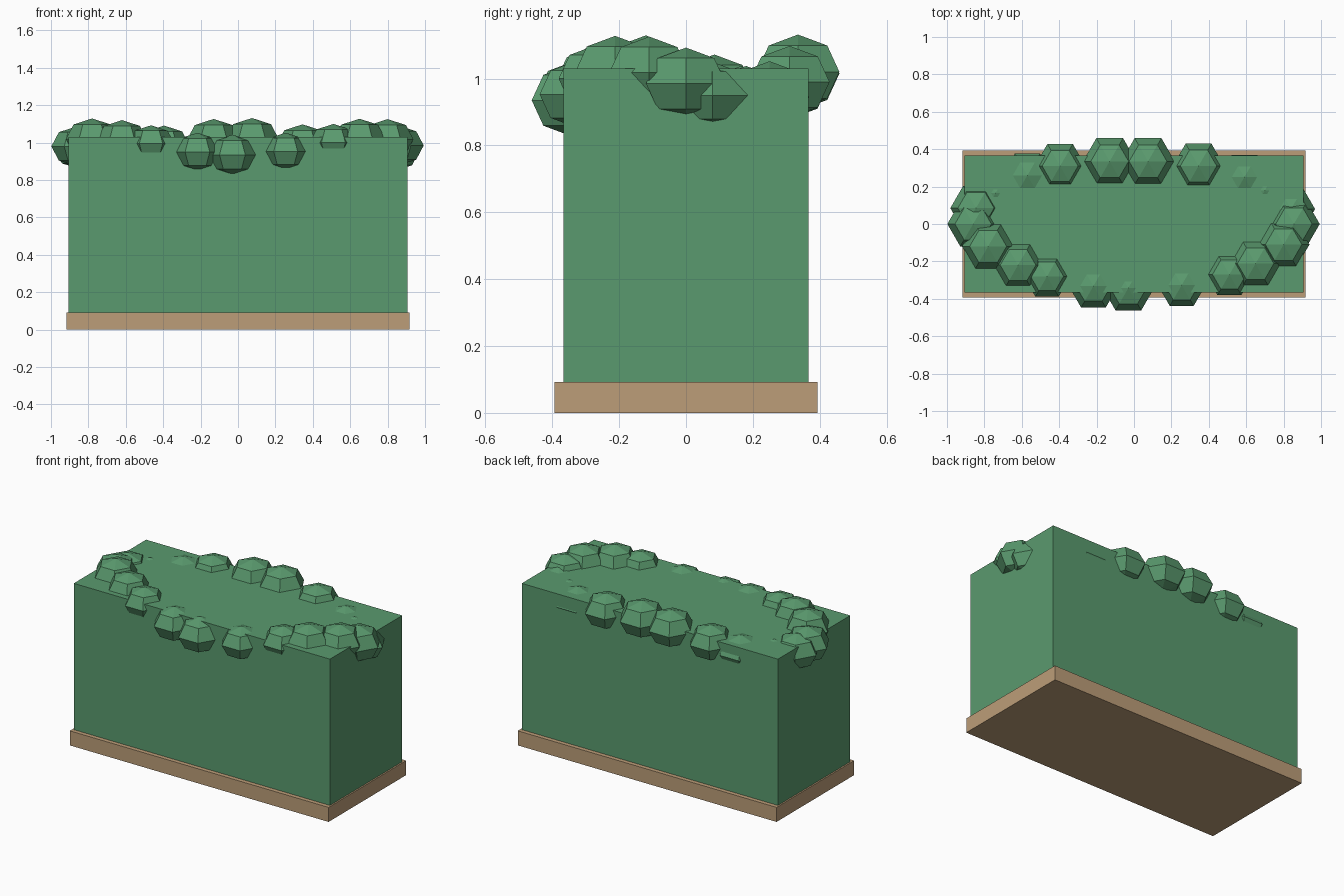
import bpy

def material(name, rgb):
    m = bpy.data.materials.new(name)
    m.diffuse_color = (*rgb, 1)
    return m

GREEN = material("leaf_green", (0.102, 0.323, 0.156))
TAN = material("planter_tan", (0.503, 0.338, 0.188))

def box(name, sx, sy, z0, z1, mat):
    bpy.ops.mesh.primitive_cube_add(size=1, location=(0, 0, (z0 + z1) / 2))
    ob = bpy.context.object
    ob.name = name
    ob.scale = (sx, sy, z1 - z0)
    ob.data.materials.append(mat)

def tuft(i, x, y, z, r):
    # six-sided low-poly ball, slightly squashed
    bpy.ops.mesh.primitive_uv_sphere_add(segments=6, ring_count=4, radius=r,
                                         location=(x, y, z))
    ob = bpy.context.object
    ob.name = f"leaf_tuft_{i:02d}"
    ob.rotation_euler.z = 0
    ob.scale.z = 0.78
    # turn the hexagon so that corners point along x
    if max(v.co.x for v in ob.data.vertices) < r * 0.95:
        ob.rotation_euler.z = 0.5235988
    ob.data.materials.append(GREEN)

# Planter base and clipped hedge block
box("planter_base", 1.834, 0.786, 0, 0.093, TAN)
box("hedge_body", 1.815, 0.732, 0.09, 1.03, GREEN)

# Leaf tufts in an oval around the top: x, y, z, radius
TUFTS = [
    (0.075, 0.335, 1.02, 0.143), (-0.13, 0.335, 1.015, 0.143),
    (0.345, 0.31, 0.99, 0.138), (-0.395, 0.31, 0.985, 0.136),
    (-0.57, 0.26, 0.95, 0.135), (0.59, 0.25, 0.945, 0.137),
    (0.70, 0.18, 0.93, 0.138), (-0.74, 0.165, 0.93, 0.138),
    (0.84, 0.08, 0.95, 0.128), (-0.845, 0.085, 0.965, 0.137),
    (-0.86, 0.0, 0.98, 0.138), (-0.78, -0.12, 1.02, 0.14),
    (-0.62, -0.22, 1.015, 0.135), (-0.465, -0.28, 0.995, 0.125),
    (-0.217, -0.332, 0.95, 0.132), (-0.03, -0.342, 0.935, 0.138),
    (0.255, -0.327, 0.953, 0.128), (0.51, -0.27, 1.0, 0.128),
    (0.65, -0.212, 1.02, 0.138), (0.80, -0.11, 1.018, 0.138),
    (0.855, 0.0, 0.985, 0.138),
]
for i, t in enumerate(TUFTS, 1):
    tuft(i, *t)
